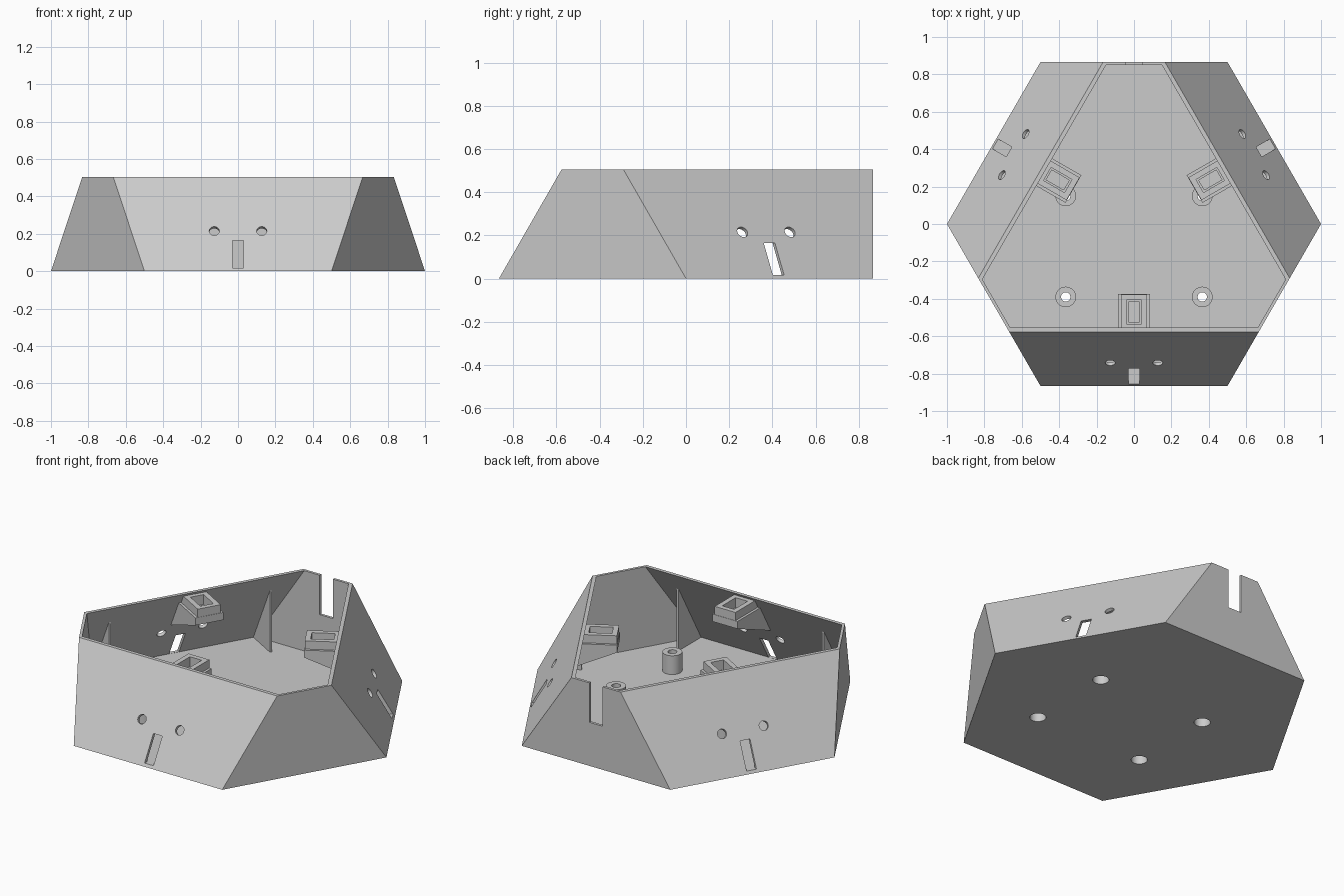
import bpy, bmesh, math
from mathutils import Matrix, Vector

cube = bpy.data.objects.get("Cube")
if cube:
    bpy.data.objects.remove(cube, do_unlink=True)

GREY = 0.6
mat = bpy.data.materials.new("plain_grey")
mat.use_nodes = True
mat.diffuse_color = (GREY, GREY, GREY, 1)
mat.node_tree.nodes["Principled BSDF"].inputs["Base Color"].default_value = (GREY, GREY, GREY, 1)

H = 0.505                    # wall height
A = math.sqrt(3) / 2         # apothem of the base hexagon
LEAN = 0.574                 # inward run of the leaning walls per unit of height
FLOOR = 0.016
LEAN_WALL = 0.022            # horizontal thickness of the leaning walls
TURNS = [Matrix.Rotation(math.radians(a), 4, 'Z') for a in (0, 120, 240)]
SIDES = ("front", "left", "right")


def make(name, bm, matrix=None):
    bmesh.ops.recalc_face_normals(bm, faces=bm.faces)
    if matrix:
        bm.transform(matrix)
    mesh = bpy.data.meshes.new(name)
    bm.to_mesh(mesh)
    bm.free()
    mesh.materials.append(mat)
    obj = bpy.data.objects.new(name, mesh)
    bpy.context.collection.objects.link(obj)
    return obj


def prism(name, profile, x0, x1, matrix=None):
    """Extrude a (distance outward to the front, height) profile along x."""
    bm = bmesh.new()
    face = bm.faces.new([bm.verts.new((x0, -r, z)) for r, z in profile])
    ext = bmesh.ops.extrude_face_region(bm, geom=[face])["geom"]
    verts = [v for v in ext if isinstance(v, bmesh.types.BMVert)]
    bmesh.ops.translate(bm, verts=verts, vec=(x1 - x0, 0, 0))
    return make(name, bm, matrix)


def box(name, half, r0, r1, z0, z1, matrix=None):
    return prism(name, [(r0, z0), (r1, z0), (r1, z1), (r0, z1)], -half, half, matrix)


def rod(name, radius, length, matrix):
    bm = bmesh.new()
    bmesh.ops.create_cone(bm, cap_ends=True, segments=32, radius1=radius,
                          radius2=radius, depth=length)
    return make(name, bm, matrix)


def boolean(obj, tool, operation='DIFFERENCE'):
    """Apply a boolean and discard the tool."""
    mod = obj.modifiers.new("cut", 'BOOLEAN')
    mod.operation, mod.solver, mod.object = operation, 'EXACT', tool
    tool.hide_render = True
    bpy.context.view_layer.objects.active = obj
    bpy.ops.object.modifier_apply(modifier=mod.name)
    bpy.data.objects.remove(tool, do_unlink=True)


def hex_ring(bm, lean, upright, z):
    """Six corners where leaning and upright wall planes meet in turn."""
    ring = []
    for i in range(6):
        a, b = (lean, upright) if i % 2 == 0 else (upright, lean)
        t = math.radians(270 + 60 * i)
        along = (b - a * math.cos(math.pi / 3)) / math.sin(math.pi / 3)
        out, side = Vector((math.cos(t), math.sin(t))), Vector((-math.sin(t), math.cos(t)))
        p = out * a + side * along
        ring.append(bm.verts.new((p.x, p.y, z)))
    return ring


# Open hexagonal tray with alternating leaning and upright walls
bm = bmesh.new()
rings = [hex_ring(bm, A, A, 0),
         hex_ring(bm, A - LEAN * H, A, H),
         hex_ring(bm, A - LEAN * H - LEAN_WALL, A - 0.016, H),
         hex_ring(bm, A - LEAN * FLOOR - LEAN_WALL, A - 0.016, FLOOR)]
for lower, upper in zip(rings, rings[1:]):
    for i in range(6):
        j = (i + 1) % 6
        bm.faces.new((lower[i], lower[j], upper[j], upper[i]))
bm.faces.new(rings[0])
bm.faces.new(rings[-1])
tray = make("hexagonal_tray", bm)

# Cable notch in the back wall
boolean(tray, box("notch_cutter", 0.045, -0.95, -0.8, 0.265, 0.6))

# Two round holes and a slot through each leaning wall
tilt = Matrix.Rotation(math.radians(60), 4, 'X')
for turn in TURNS:
    boolean(tray, box("slot_cutter", 0.03, 0.7, 0.95, FLOOR + 0.001, 0.165, turn))
    for x in (-0.127, 0.127):
        place = Matrix.Translation((x, LEAN * 0.215 - A, 0.215))
        boolean(tray, rod("hole_cutter", 0.027, 0.12, turn @ place @ tilt))

# Hollow screw posts, counterbored from below
POST = [(0.025, 0.13), (0.055, 0.13), (0.055, 0.008), (0.045, 0.008), (0.045, 0.1), (0.025, 0.1)]
for y, row in ((-0.39, "front"), (0.15, "back")):
    for x, side in ((0.365, "left"), (-0.365, "right")):
        place = Matrix.Translation((x, y, 0))
        boolean(tray, rod("screw_cutter", 0.045, 0.1, place))
        bm = bmesh.new()
        loop = [bm.verts.new((r, 0, z)) for r, z in POST]
        edges = [bm.edges.new((loop[i - 1], loop[i])) for i in range(len(loop))]
        bmesh.ops.spin(bm, geom=loop + edges, cent=(0, 0, 0), axis=(0, 0, 1),
                       angle=math.tau, steps=32)
        bmesh.ops.remove_doubles(bm, verts=bm.verts, dist=0.0005)
        post = make(f"{row}_{side}_screw_post", bm, place)
        bpy.ops.object.select_all(action='DESELECT')
        post.select_set(True)
        bpy.context.view_layer.objects.active = post
        bpy.ops.object.shade_smooth_by_angle()

for turn, side in zip(TURNS, SIDES):
    # Wedge bracket carrying a stepped socket
    bracket = prism(f"{side}_bracket", [(0.374, 0.395), (0.374, 0.44), (0.60, 0.44), (0.70, 0.26)],
                    -0.085, 0.085, turn)
    socket = prism("socket", [(0.376, 0.42), (0.376, 0.49), (0.57, 0.49), (0.605, 0.42)],
                   -0.07, 0.07, turn)
    boolean(bracket, socket, 'UNION')
    boolean(bracket, box("pocket_cutter", 0.04, 0.406, 0.535, 0.43, 0.6, turn))
    boolean(bracket, box("inner_cutter", 0.03, 0.417, 0.525, 0.40, 0.6, turn))

    # Thin triangular fins bracing the wall against the floor
    foot = A - LEAN * FLOOR - LEAN_WALL / 2
    top = (foot - 0.62) / LEAN
    for x, end in ((-0.49, "a"), (0.49, "b")):
        prism(f"{side}_fin_{end}", [(0.62, 0.01), (foot, 0.01), (0.62, top)],
              x - 0.007, x + 0.007, turn)
